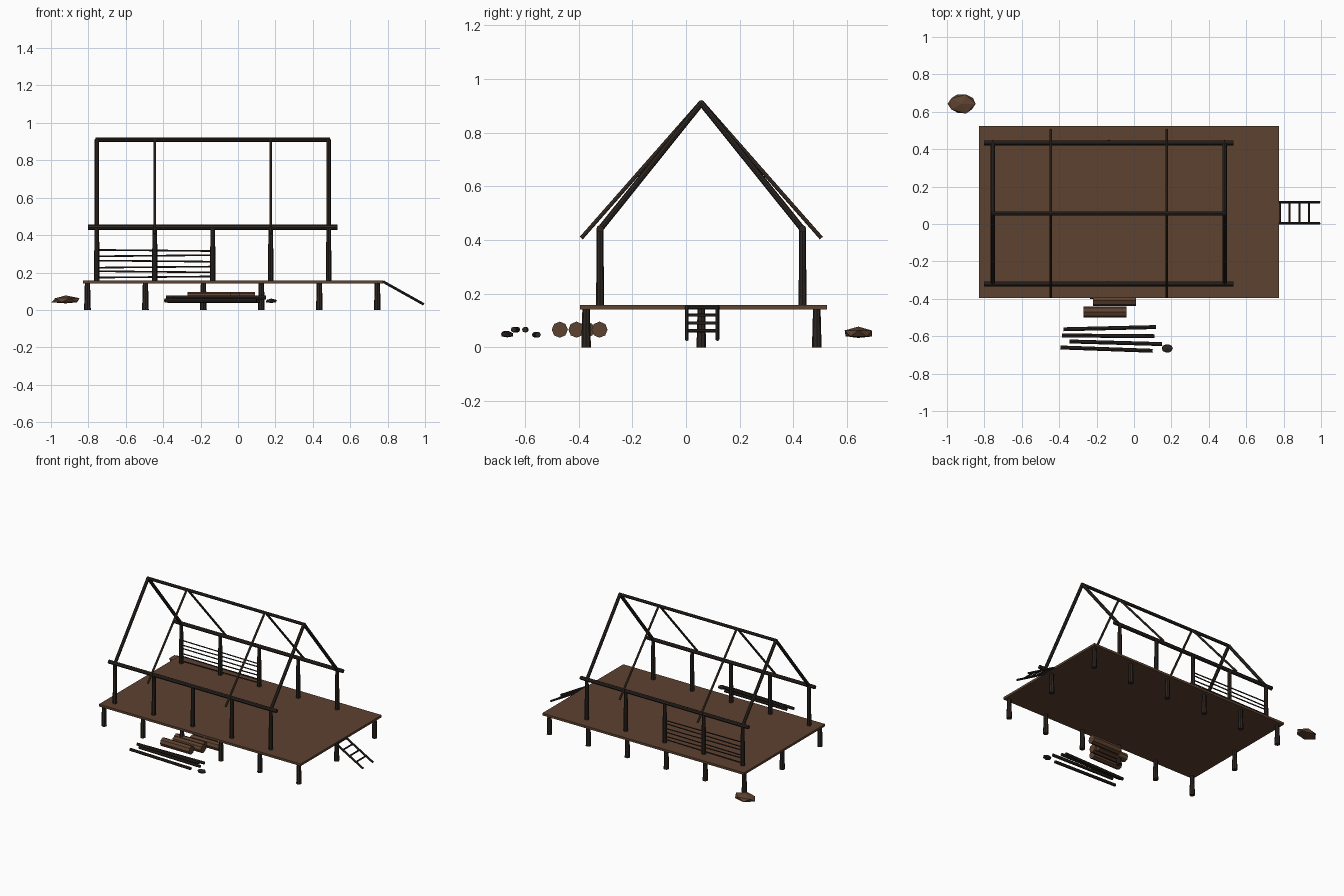
import bpy
import bmesh
import random
from mathutils import Vector, Matrix

random.seed(4)
cube = bpy.data.objects.get("Cube")
if cube:
    bpy.data.objects.remove(cube)


def material(name, rgb):
    m = bpy.data.materials.new(name)
    m.use_nodes = True
    colour = (*rgb, 1)
    m.diffuse_color = colour
    m.node_tree.nodes["Principled BSDF"].inputs["Base Color"].default_value = colour
    return m


DARK = material("dark wood", (0.027, 0.02, 0.016))
MID = material("weathered wood", (0.055, 0.034, 0.023))
BROWN = material("brown plank", (0.11, 0.054, 0.03))


def finish(name, bm, mat):
    mesh = bpy.data.meshes.new(name)
    bm.to_mesh(mesh)
    bm.free()
    mesh.materials.append(mat)
    ob = bpy.data.objects.new(name, mesh)
    bpy.context.collection.objects.link(ob)
    return ob


def pole(name, a, b, r, mat=DARK, r_end=None, sides=8):
    """Faceted pole running from a to b."""
    a, b = Vector(a), Vector(b)
    d = b - a
    turn = d.to_track_quat("Z", "Y").to_matrix().to_4x4()
    bm = bmesh.new()
    bmesh.ops.create_cone(bm, cap_ends=True, segments=sides, radius1=r,
                          radius2=r if r_end is None else r_end, depth=d.length,
                          matrix=Matrix.Translation((a + b) / 2) @ turn)
    return finish(name, bm, mat)


def box(name, centre, size, mat):
    bm = bmesh.new()
    bmesh.ops.create_cube(bm, size=1, matrix=Matrix.Translation(centre) @ Matrix.Diagonal((*size, 1)))
    return finish(name, bm, mat)


def rock(name, centre, size, mat):
    """Flat-bottomed faceted stone."""
    bm = bmesh.new()
    bmesh.ops.create_icosphere(bm, subdivisions=1, radius=1)
    for v in bm.verts:
        v.co *= random.uniform(0.95, 1.08)
        v.co.z = max(v.co.z, -0.7)
        v.co = Vector(centre) + Vector(c * s for c, s in zip(v.co, size))
    return finish(name, bm, mat)


# Deck
DECK = 0.157
box("deck", (-0.027, 0.065, 0.149), (1.605, 0.92, 0.016), BROWN)

# Stilts along both long edges and at the middle of both ends
for i in range(6):
    x = -0.805 + 0.31 * i
    rows = (-0.372, 0.057, 0.487) if i in (0, 5) else (-0.372, 0.487)
    for y in rows:
        pole("stilt", (x, y, 0), (x, y, 0.143), 0.018, r_end=0.014)

# Wall posts and eave beams
RIDGE_Y, RIDGE_Z, EAVE_Z = 0.057, 0.91, 0.44
SPAN = 0.377
posts = [-0.755 + 0.31 * i for i in range(5)]
for side in (-1, 1):
    y = RIDGE_Y + side * SPAN
    for x in posts:
        pole("wall_post", (x, y, DECK - 0.005), (x, y, EAVE_Z), 0.015, r_end=0.0125)
    pole("eave_beam", (-0.803, y, EAVE_Z + 0.002), (0.533, y, EAVE_Z + 0.002), 0.0135)

# Ridge beam and rafters
pole("ridge_beam", (-0.762, RIDGE_Y, RIDGE_Z), (0.492, RIDGE_Y, RIDGE_Z), 0.011)
for side in (-1, 1):
    for x in (posts[0], posts[-1]):
        pole("gable_rafter", (x, RIDGE_Y + side * SPAN, EAVE_Z), (x, RIDGE_Y, RIDGE_Z), 0.0115)
    for x in (posts[1], posts[3]):
        pole("inner_rafter", (x, RIDGE_Y + side * 0.447, 0.407), (x, RIDGE_Y, RIDGE_Z + 0.005),
             0.0075, MID)

# Rails between the first three rear posts
for i, z in enumerate((0.176, 0.204, 0.229, 0.261, 0.29, 0.318)):
    tilt = 0.003 * (-1) ** i
    pole("wall_rail", (posts[0], RIDGE_Y + SPAN, z - tilt), (posts[2], RIDGE_Y + SPAN, z + tilt),
         0.0045, sides=6)

# Ladder
top, foot = Vector((0.775, 0, 0.152)), Vector((0.993, 0, 0.03))
for y in (0.003, 0.117):
    pole("ladder_side", top + Vector((0, y, 0)), foot + Vector((0, y, 0)), 0.007)
for t in (0.03, 0.26, 0.5, 0.74):
    p = top.lerp(foot, t)
    pole("ladder_rung", p + Vector((0, 0.003, 0)), p + Vector((0, 0.117, 0)), 0.006, sides=6)

# Cut logs beside and under the deck
for x, y in ((-0.155, -0.47), (-0.105, -0.408), (-0.12, -0.37), (-0.025, -0.322)):
    pole("log", (x - 0.115, y, 0.066), (x + 0.115, y, 0.066), 0.03, BROWN)

# Loose poles on the ground
for x, y, z, skew in ((-0.13, -0.557, 0.047, 0.006), (-0.137, -0.598, 0.066, -0.002),
                      (-0.098, -0.635, 0.066, -0.007), (-0.147, -0.669, 0.05, -0.009)):
    pole("loose_pole", (x - 0.247, y - skew, z), (x + 0.247, y + skew, z), 0.0105)

# Stones
rock("small_stone", (0.178, -0.665, 0.047), (0.033, 0.025, 0.014), DARK)
rock("large_stone", (-0.921, 0.642, 0.052), (0.079, 0.057, 0.024), BROWN)
